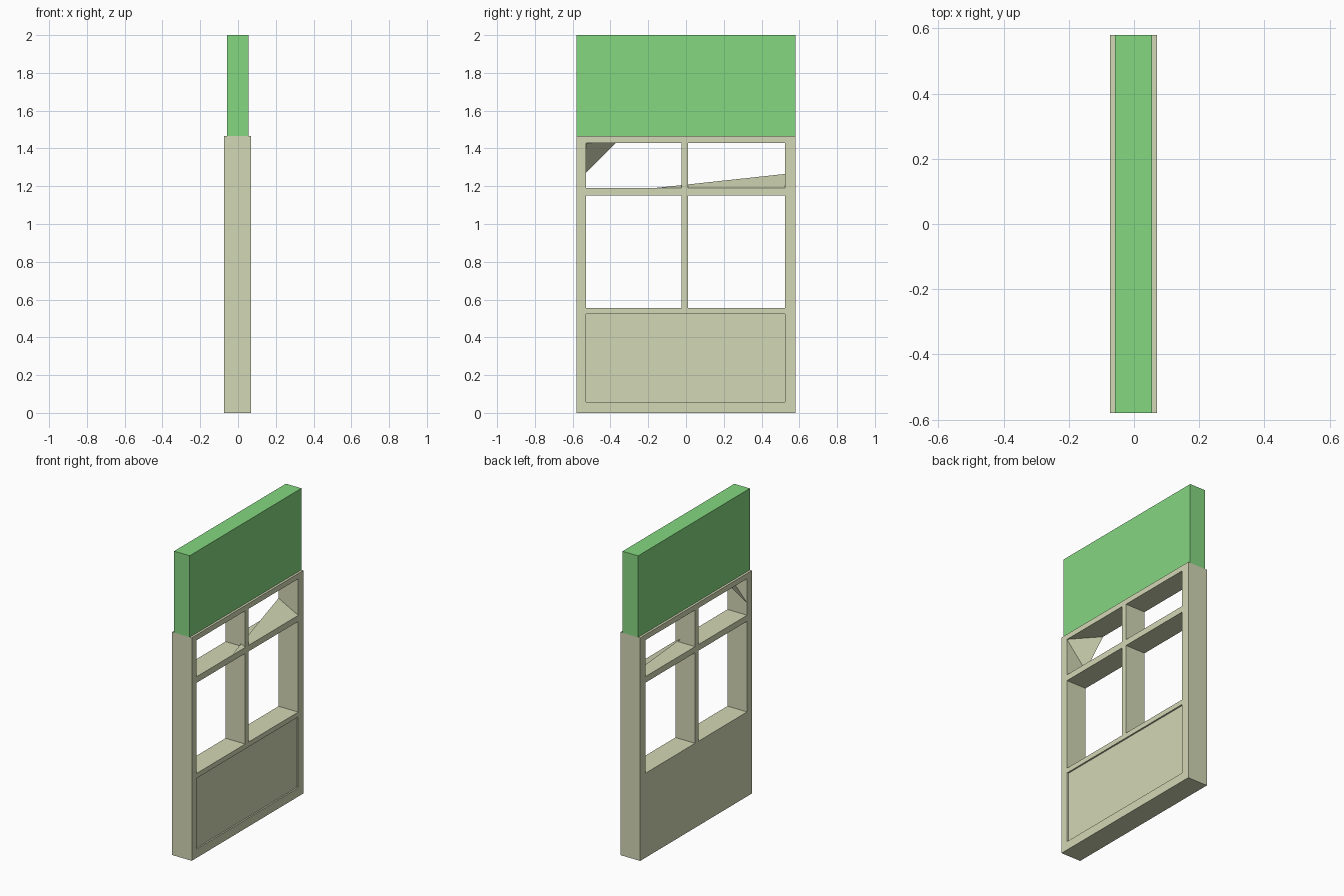
import bpy
import bmesh

if "Cube" in bpy.data.objects:
    bpy.data.objects.remove(bpy.data.objects["Cube"])


def material(name, rgb):
    m = bpy.data.materials.new(name)
    m.diffuse_color = (*rgb, 1.0)
    m.use_nodes = True
    m.node_tree.nodes["Principled BSDF"].inputs["Base Color"].default_value = m.diffuse_color
    return m


def mesh_object(name, bm, mat=None):
    me = bpy.data.meshes.new(name)
    bm.to_mesh(me)
    bm.free()
    if mat:
        me.materials.append(mat)
    ob = bpy.data.objects.new(name, me)
    bpy.context.scene.collection.objects.link(ob)
    return ob


def box(name, lo, hi, mat=None):
    bm = bmesh.new()
    bmesh.ops.create_cube(bm, size=1.0)
    for v in bm.verts:
        v.co = [lo[i] if v.co[i] < 0 else hi[i] for i in range(3)]
    return mesh_object(name, bm, mat)


def cut(target, name, lo, hi):
    cutter = box(name, lo, hi)
    cutter.hide_render = True
    cutter.hide_viewport = True
    cutter.display_type = 'WIRE'
    mod = target.modifiers.new(name, 'BOOLEAN')
    mod.operation = 'DIFFERENCE'
    mod.solver = 'EXACT'
    mod.object = cutter


beige = material("beige_paint", (0.65, 0.68, 0.46))
green = material("green_paint", (0.235, 0.68, 0.22))

X0, X1 = -0.073, 0.07
Y0, Y1 = -0.58, 0.58

# Wall with window frame, and the sign band above it
wall = box("window_wall", (X0, Y0, 0), (X1, Y1, 1.465), beige)
box("upper_fascia", (-0.058, Y0, 1.465), (0.055, Y1, 2.0), green)

# Two columns by two rows of window openings
columns = [(-0.53, -0.025), (0.01, 0.525)]
rows = [(0.555, 1.15), (1.19, 1.43)]
for c, (ya, yb) in enumerate(columns):
    for r, (za, zb) in enumerate(rows):
        cut(wall, f"opening_cutter_{c}_{r}", (-0.3, ya, za), (0.3, yb, zb))

# Shallow recessed panel below the windows
cut(wall, "panel_cutter", (X1 - 0.01, -0.53, 0.057), (0.3, 0.525, 0.523))


# Sloping fillets inside the upper openings
def fillet(name, points):
    bm = bmesh.new()
    face = bm.faces.new([bm.verts.new(p) for p in points])
    face.normal_update()
    if face.normal.x < 0:
        face.normal_flip()
    return mesh_object(name, bm, beige)


fillet("sill_fillet", [(X0, 0.525, 1.265), (X1, -0.17, 1.19), (X1, 0.525, 1.19)])
fillet("corner_fillet", [(X0, -0.53, 1.27), (X0, -0.37, 1.43), (X1, -0.53, 1.43)])
